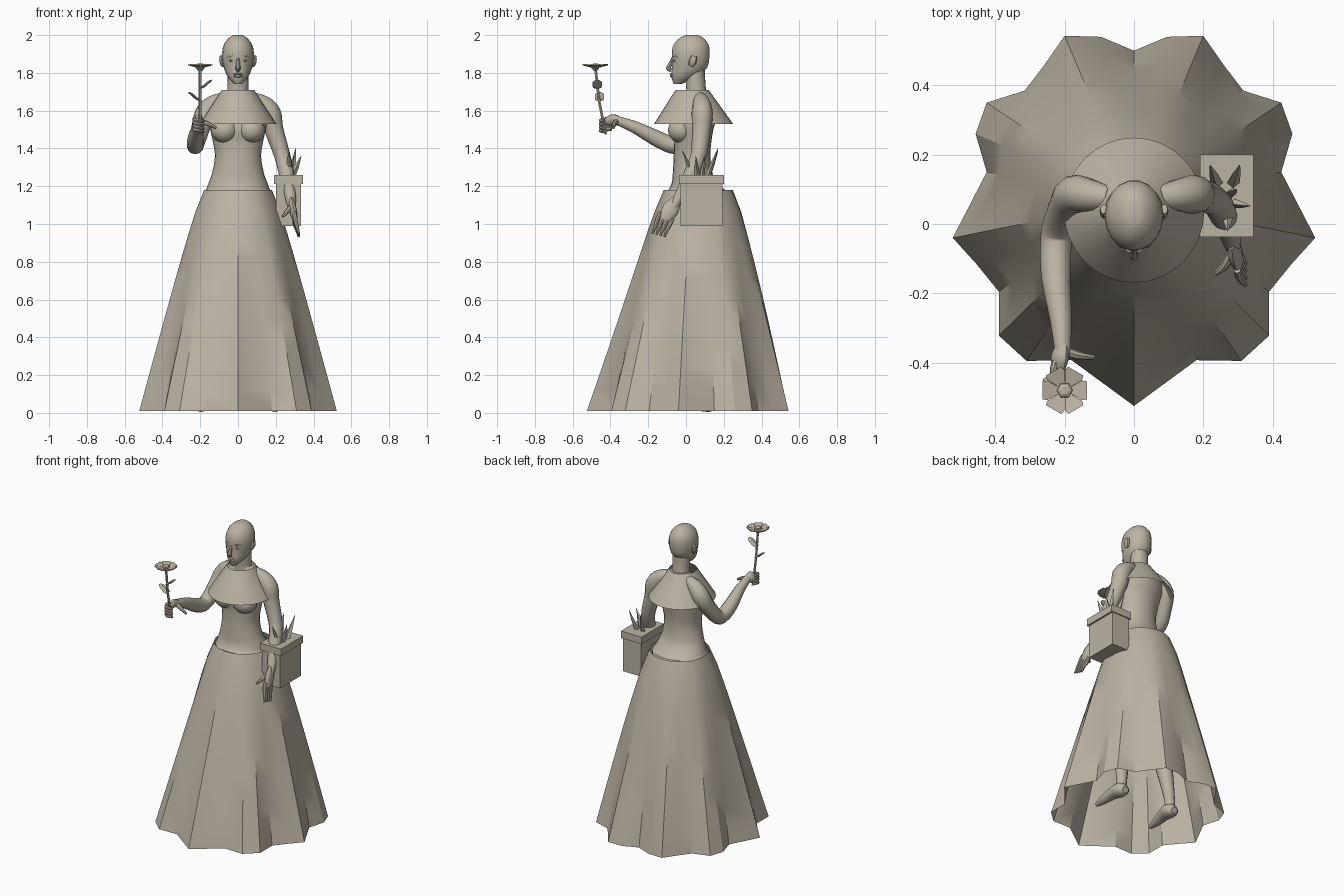
import bpy, bmesh
from math import sin, cos, pi, atan2, hypot, radians
from mathutils import Vector

clay = bpy.data.materials.new("clay")
clay.diffuse_color = (.5, .45, .37, 1)


def finish(name, verts, faces, smooth=True, angle=35):
    me = bpy.data.meshes.new(name)
    me.from_pydata([tuple(v) for v in verts], [], faces)
    bm = bmesh.new()
    bm.from_mesh(me)
    bmesh.ops.recalc_face_normals(bm, faces=bm.faces)
    bm.to_mesh(me)
    bm.free()
    me.materials.append(clay)
    ob = bpy.data.objects.new(name, me)
    bpy.context.collection.objects.link(ob)
    if smooth:
        bpy.ops.object.select_all(action='DESELECT')
        ob.select_set(True)
        bpy.context.view_layer.objects.active = ob
        bpy.ops.object.shade_smooth_by_angle(angle=radians(angle))
    return ob


def skin(name, rings, caps=True, **kw):
    n = len(rings[0])
    faces = [(i * n + j, i * n + (j + 1) % n, (i + 1) * n + (j + 1) % n, (i + 1) * n + j)
             for i in range(len(rings) - 1) for j in range(n)]
    if caps:
        last = (len(rings) - 1) * n
        faces += [tuple(range(n)), tuple(range(last, last + n))]
    return finish(name, [v for r in rings for v in r], faces, **kw)


def spline(rows, steps):
    """Catmull-Rom through rows of numbers."""
    out = []
    for i in range(len(rows) - 1):
        a, b, c, d = (rows[max(0, min(len(rows) - 1, i + k))] for k in (-1, 0, 1, 2))
        for s in range(steps):
            t = s / steps
            out.append([.5 * (2 * q + (r - p) * t + (2 * p - 5 * q + 4 * r - u) * t * t
                              + (3 * q - p - 3 * r + u) * t ** 3) for p, q, r, u in zip(a, b, c, d)])
    return out + [list(rows[-1])]


def loft(name, rows, sides=20, steps=3, **kw):
    """Stacked ellipses: z, centre y, radius x, radius y."""
    rings = [[(rx * cos(2 * pi * j / sides), cy + ry * sin(2 * pi * j / sides), z) for j in range(sides)]
             for z, cy, rx, ry in spline(rows, steps)]
    return skin(name, rings, **kw)


def sweep(name, rows, sides=12, steps=3, wide=1, ref=(1, 0, 0), **kw):
    """Tube through x, y, z, radius; 'wide' stretches it along ref."""
    rows = spline(rows, steps)
    pts = [Vector(r[:3]) for r in rows]
    rings = []
    for i, p in enumerate(pts):
        t = (pts[min(i + 1, len(pts) - 1)] - pts[max(i - 1, 0)]).normalized()
        u = Vector(ref)
        u = (u - t * u.dot(t)).normalized()
        v = t.cross(u)
        ring = [p + rows[i][3] * (u * wide * cos(2 * pi * j / sides) + v * sin(2 * pi * j / sides))
                for j in range(sides)]
        rings.append([(q.x, q.y, max(q.z, 0)) for q in ring])
    return skin(name, rings, **kw)


def ball(name, c, r):
    rings = [[(c[0] + r[0] * sin(a) * cos(b), c[1] + r[1] * sin(a) * sin(b), c[2] + r[2] * cos(a))
              for b in (2 * pi * j / 14 for j in range(14))]
             for a in (.02 + (pi - .04) * i / 9 for i in range(10))]
    return skin(name, rings, angle=60)


def box(name, x0, x1, y0, y1, z0, z1):
    return skin(name, [[(x0, y0, z), (x1, y0, z), (x1, y1, z), (x0, y1, z)] for z in (z0, z1)], smooth=False)


# Pleated skirt: half hem outline, mirrored, blended up to a round waist
half = [(0, -.525), (.18, -.393), (.31, -.395), (.39, -.322), (.39, -.195), (.455, -.115), (.523, -.04),
        (.425, .15), (.457, .26), (.425, .35), (.315, .385), (.258, .46), (.2, .543), (.095, .54), (0, .5)]
hem = half + [(-x, y) for x, y in half[-2:0:-1]]
CY = .065
rings = []
for k in range(11):
    t = k / 10
    ring = []
    for x, y in hem:
        a, rh = atan2(y - CY, x), hypot(x, y - CY)
        r = .183 + t ** .8 * (.47 - .183) + t ** 1.5 * (rh - .47)
        ring.append((r * cos(a), CY + r * sin(a), 1.18 - 1.17 * t))
    rings.append(ring)
skin("skirt", rings, caps=False, angle=30)

# Collar cape
cone = [[(r * cos(2 * pi * j / 32), cy + r * 1.03 * sin(2 * pi * j / 32), z) for j in range(32)]
        for r, cy, z in ((.085, .032, 1.71), (.203, .04, 1.53))]
skin("collar", cone, caps=False)

# Torso with hips filling the waistband, neck and head
loft("torso", [(1.0, .07, .17, .14), (1.1, .06, .178, .15), (1.165, .06, .176, .165), (1.185, .055, .168, .145),
               (1.22, .045, .155, .12), (1.27, .035, .137, .105), (1.36, .032, .122, .097),
               (1.44, .035, .134, .1), (1.5, .035, .147, .11), (1.55, .05, .155, .108), (1.61, .065, .155, .092),
               (1.66, .072, .115, .07), (1.71, .065, .063, .056)], sides=24)
loft("neck", [(1.64, .06, .07, .065), (1.7, .055, .057, .053), (1.76, .05, .055, .052), (1.82, .05, .055, .05)])
loft("head", [(1.74, -.045, .018, .02), (1.765, -.02, .042, .055), (1.79, .0, .06, .079), (1.83, .02, .076, .095),
              (1.88, .024, .085, .101), (1.93, .026, .081, .1), (1.965, .028, .066, .084),
              (1.99, .03, .042, .056), (2.0, .032, .024, .03)], sides=18, steps=2)
sweep("nose", [(0, -.066, 1.885, .008), (0, -.081, 1.85, .01), (0, -.093, 1.825, .013), (0, -.078, 1.813, .01)],
      sides=8)
for z, r in ((1.794, .006), (1.783, .007)):
    ball("lip", (0, -.074, z), (.024, .012, r))

# Mirrored body parts
for s, side in ((-1, "right"), (1, "left")):
    ball(side + "_breast", (s * .07, -.025, 1.497), (.074, .072, .068))
    sweep(side + "_ear", [(s * .078, .025, 1.835, .008), (s * .086, .035, 1.86, .013),
                          (s * .088, .043, 1.89, .009)], sides=8, wide=1.6, ref=(0, 1, 0))
    ball(side + "_eye", (s * .034, -.059, 1.865), (.015, .011, .006))
    sweep(side + "_brow", [(s * .012, -.07, 1.882, .004), (s * .038, -.062, 1.889, .006),
                           (s * .062, -.04, 1.882, .003)], sides=6, ref=(0, 0, 1))
    sweep(side + "_leg", [(s * .09, .06, 1.05, .09), (s * .11, .05, .85, .082), (s * .14, .05, .55, .055),
                          (s * .165, .08, .38, .055), (s * .19, .11, .13, .034), (s * .195, .105, .05, .034)])
    sweep(side + "_foot", [(s * .195, .152, .032, .02), (s * .195, .135, .038, .035), (s * .197, .1, .05, .044),
                           (s * .203, .04, .05, .036), (s * .21, -.04, .037, .025), (s * .212, -.1, .03, .012)],
          wide=1.15)

# Lowered left arm with open hand
shoulder = [(.07, .075, 1.665, .035), (.13, .083, 1.635, .048), (.172, .086, 1.585, .056)]
sweep("left_arm", shoulder + [(.19, .082, 1.5, .05), (.232, .068, 1.37, .043), (.254, .035, 1.28, .041),
                              (.272, -.015, 1.18, .033), (.284, -.06, 1.1, .024), (.288, -.075, 1.075, .017)])
sweep("left_palm", [(.282, -.05, 1.13, .012), (.29, -.08, 1.08, .02), (.3, -.107, 1.035, .016),
                    (.302, -.117, 1.01, .008)], wide=2.2, ref=(0, 1, -.5))
for k in range(4):
    y, z = -.145 + k * .021, 1.045 - k * .012
    sweep("left_finger", [(.298, y + .012, z + .02, .01), (.302, y - .004, z - .012, .012),
                          (.312, y - .018, .988 - k * .006, .01), (.322, y - .032, .95 - k * .006, .006)], sides=8)
sweep("left_thumb", [(.286, -.075, 1.1, .014), (.262, -.12, 1.068, .013), (.236, -.143, 1.04, .007)],
      sides=8, ref=(0, 1, 0))

# Raised right arm gripping the stem
sweep("right_arm", [(-x, y, z, r) for x, y, z, r in shoulder]
      + [(-.197, .05, 1.51, .05), (-.222, -.015, 1.425, .045), (-.226, -.075, 1.418, .045),
         (-.225, -.16, 1.455, .042), (-.212, -.27, 1.512, .032), (-.206, -.365, 1.548, .023),
         (-.208, -.385, 1.55, .018)])
sweep("right_palm", [(-.206, -.345, 1.545, .014), (-.214, -.385, 1.55, .023), (-.218, -.425, 1.54, .014)],
      wide=1.5, ref=(.6, 0, 1))
for k in range(4):
    z = 1.558 - k * .018
    sweep("right_finger", [(-.225, -.395, z, .011), (-.232, -.43, z - .004, .011),
                           (-.208, -.452, z - .01, .01), (-.18, -.435, z - .016, .007)],
          sides=8, ref=(0, 0, 1))
sweep("right_thumb", [(-.205, -.365, 1.545, .016), (-.165, -.378, 1.533, .013), (-.115, -.385, 1.508, .007)],
      sides=8, ref=(0, 0, 1))

# Flower: stem, leaves, petals and hub
sweep("flower_stem", [(-.2, -.425, 1.475, .008), (-.2, -.46, 1.65, .008), (-.2, -.48, 1.83, .008)], sides=6, steps=1)
for s, y, z in ((1, -.47, 1.72), (-1, -.458, 1.655)):
    sweep("flower_leaf", [(-.2, y, z, .006), (-.2 + s * .02, y, z + .01, .007), (-.2 + s * .045, y, z + .032, .007),
                          (-.2 + s * .062, y, z + .042, .003)], sides=4, steps=1, wide=3.5, ref=(0, 1, 0),
          smooth=False)
for k in range(6):
    def petal(r, da, z):
        a = k * pi / 3 + radians(da)
        return (-.2 + r * cos(a), -.48 + r * sin(a), z)
    skin("petal", [[petal(.014, -30, 1.826 + h), petal(.058, -29, 1.838 + h), petal(.069, -22, 1.84 + h),
                    petal(.069, 22, 1.84 + h), petal(.058, 29, 1.838 + h), petal(.014, 30, 1.826 + h)]
                   for h in (0, .006)], smooth=False)
skin("flower_hub", [[(-.2 + r * cos(j * pi / 3), -.48 + r * sin(j * pi / 3), z) for j in range(6)]
                    for r, z in ((.01, 1.81), (.024, 1.826), (.022, 1.845), (.012, 1.85))], smooth=False)

# Planter box with spiky leaves
box("planter_body", .2, .333, -.03, .193, .99, 1.215)
box("planter_lid", .19, .345, -.037, .2, 1.213, 1.26)
for bx, by, tx, ty, tz in ((.24, .115, .22, .17, 1.39), (.285, .115, .305, .17, 1.4), (.285, .06, .335, .052, 1.36),
                           (.27, .04, .27, -.02, 1.39), (.275, .085, .295, .1, 1.36)):
    sweep("plant_spike", [(bx, by, 1.25, .014), ((bx + tx) / 2, (by + ty) / 2, (1.25 + tz) / 2, .01),
                          (tx, ty, tz, .001)], sides=4, steps=1, wide=1.3, smooth=False)
